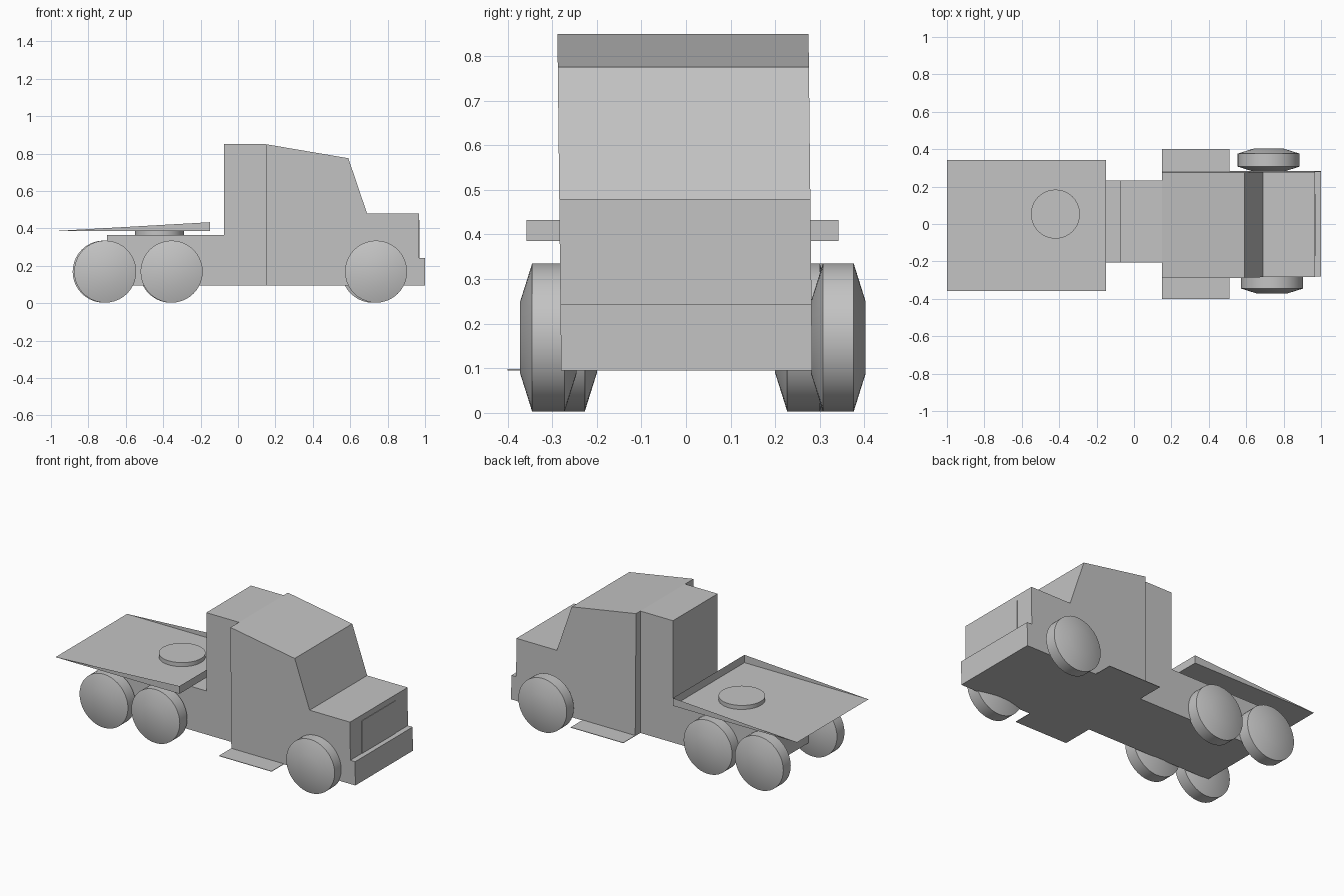
import bpy, bmesh, math
from mathutils import Matrix

cube = bpy.data.objects.get("Cube")
if cube:
    bpy.data.objects.remove(cube, do_unlink=True)

grey = bpy.data.materials.new("plain_grey")
grey.use_nodes = True
colour = (0.55, 0.55, 0.55, 1)
grey.diffuse_color = colour
grey.node_tree.nodes["Principled BSDF"].inputs["Base Color"].default_value = colour


def finish(name, bm):
    bmesh.ops.recalc_face_normals(bm, faces=bm.faces)
    mesh = bpy.data.meshes.new(name)
    bm.to_mesh(mesh)
    bm.free()
    mesh.materials.append(grey)
    obj = bpy.data.objects.new(name, mesh)
    bpy.context.collection.objects.link(obj)
    return obj


def extrude_profile(name, profile, y0, y1, lean=0.0):
    """Extrude an x-z outline across y, leaning sideways with height."""
    bm = bmesh.new()
    face = bm.faces.new([bm.verts.new((x, y0, z)) for x, z in profile])
    out = bmesh.ops.extrude_face_region(bm, geom=[face])
    for v in out["geom"]:
        if isinstance(v, bmesh.types.BMVert):
            v.co.y = y1
    for v in bm.verts:
        v.co.y += lean * (v.co.z - 0.1)
    return finish(name, bm)


def box(name, x0, x1, y0, y1, z0, z1):
    return extrude_profile(name, [(x0, z0), (x1, z0), (x1, z1), (x0, z1)], y0, y1)


def wheel(name, x, y0, y1, radius=0.166, hub=0.08, bevel=0.027):
    """Round wheel about the y axis, with a shallow cone on each side."""
    bm = bmesh.new()
    axis = [(hub, y0), (radius, y0 + bevel), (radius, y1 - bevel), (hub, y1)]
    edges = []
    verts = [bm.verts.new((r, y, 0)) for r, y in axis]
    for a, b in zip(verts, verts[1:]):
        edges.append(bm.edges.new((a, b)))
    bmesh.ops.spin(bm, geom=verts + edges, cent=(0, 0, 0), axis=(0, 1, 0),
                   angle=math.tau, steps=40)
    bmesh.ops.remove_doubles(bm, verts=bm.verts, dist=0.0005)
    rims = [e for e in bm.edges if e.is_boundary]
    bmesh.ops.holes_fill(bm, edges=rims, sides=0)
    bmesh.ops.translate(bm, verts=bm.verts, vec=(x, 0, radius + 0.003))
    return finish(name, bm)


# Cab with bonnet and front bumper
extrude_profile("cab", [(0.15, 0.095), (0.15, 0.85), (0.59, 0.775), (0.69, 0.48),
                        (0.967, 0.48), (0.967, 0.243), (1.0, 0.243), (1.0, 0.095)],
                -0.28, 0.283, lean=-0.011)
box("grille_plate", 0.96, 0.97, -0.17, 0.16, 0.24, 0.445)

# Narrow sleeper joined to the rear chassis
extrude_profile("sleeper_and_chassis",
                [(-0.70, 0.095), (-0.70, 0.365), (-0.074, 0.365), (-0.074, 0.85),
                 (0.15, 0.85), (0.15, 0.095)], -0.205, 0.233)

# Thin side steps
for side, y0, y1 in (("left", 0.27, 0.40), ("right", -0.40, -0.27)):
    box(side + "_step", 0.15, 0.51, y0, y1, 0.095, 0.098)

# Open wedge tray: remove the sloping top
tray = extrude_profile("rear_tray", [(-1.0, 0.385), (-0.15, 0.385), (-0.15, 0.433)],
                       -0.358, 0.342)
bm = bmesh.new()
bm.from_mesh(tray.data)
bm.normal_update()
top = [f for f in bm.faces if f.normal.z > 0.5]
bmesh.ops.delete(bm, geom=top, context="FACES_ONLY")
bm.to_mesh(tray.data)
bm.free()

# Coupling disc through the tray floor
bm = bmesh.new()
bmesh.ops.create_cone(bm, cap_ends=True, segments=40, radius1=0.131, radius2=0.131,
                      depth=0.045, matrix=Matrix.Translation((-0.42, 0.053, 0.3875)))
rounded = [finish("coupling_disc", bm)]

# Wheels: x on the right, x on the left, inner and outer offsets
for label, xr, xl, right, left in (
        ("front", 0.738, 0.72, (-0.372, -0.245), (0.28, 0.403)),
        ("middle", -0.355, -0.36, (-0.327, -0.20), (0.20, 0.327)),
        ("rear", -0.71, -0.718, (-0.327, -0.20), (0.21, 0.337))):
    rounded.append(wheel(label + "_right_wheel", xr, *right))
    rounded.append(wheel(label + "_left_wheel", xl, *left))

bpy.ops.object.select_all(action="DESELECT")
for obj in rounded:
    obj.select_set(True)
bpy.context.view_layer.objects.active = rounded[0]
bpy.ops.object.shade_smooth_by_angle(angle=math.radians(35))
